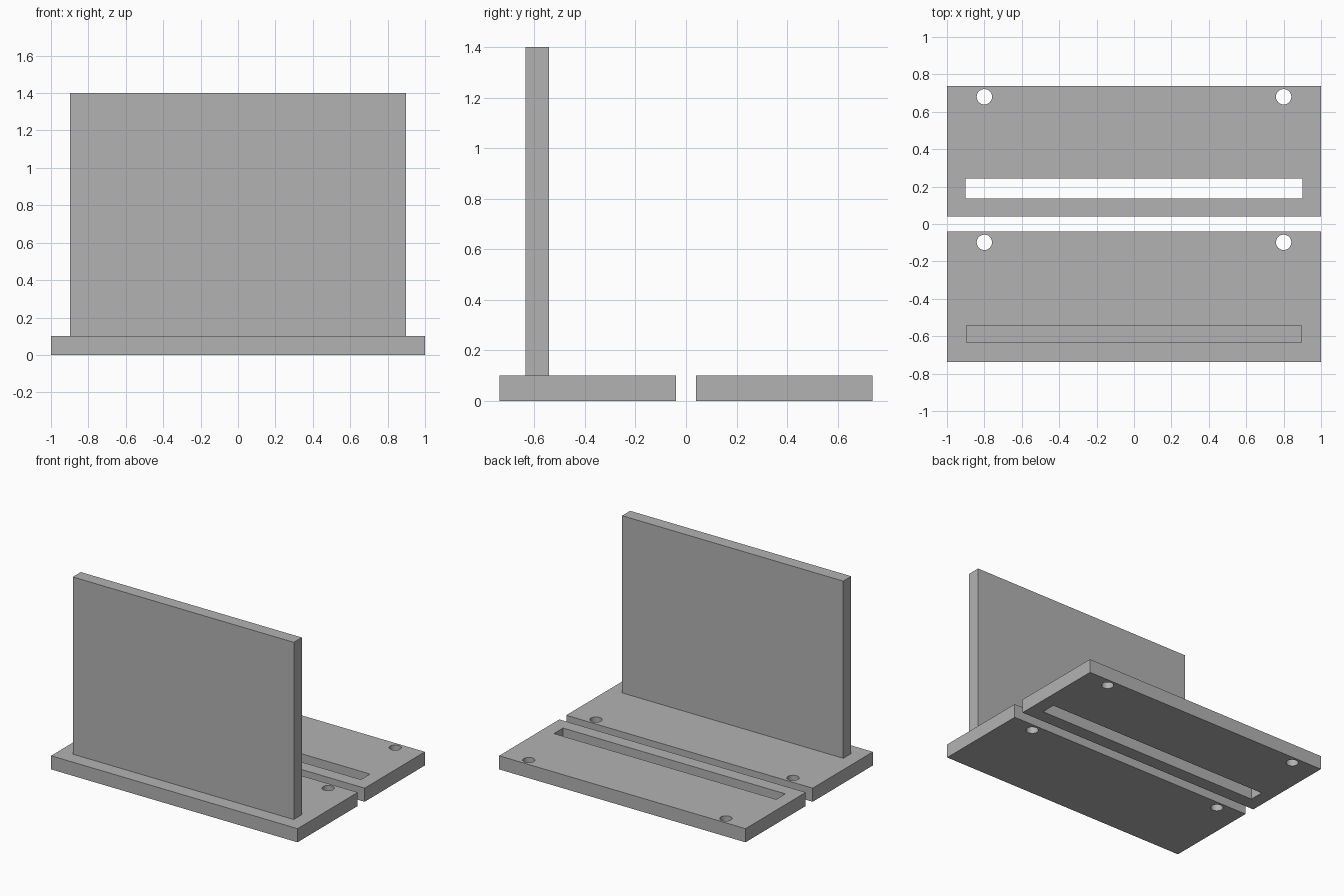
import bpy

if "Cube" in bpy.data.objects:
    bpy.data.objects.remove(bpy.data.objects["Cube"], do_unlink=True)

GREY = (0.45, 0.45, 0.45, 1)
grey = bpy.data.materials.new("plain grey")
grey.use_nodes = True
grey.diffuse_color = GREY
grey.node_tree.nodes["Principled BSDF"].inputs["Base Color"].default_value = GREY

PLATE_W, PLATE_D, PLATE_H = 2.0, 0.698, 0.1
PLATE_Y = 0.389       # distance of each plate centre from the middle
SLOT_OFFSET = -0.199  # slot and panel centre, from plate centre
HOLE_X, HOLE_OFFSET, HOLE_R = 0.8, 0.291, 0.041


def box(name, size, centre):
    bpy.ops.mesh.primitive_cube_add(size=1, location=centre)
    obj = bpy.context.object
    obj.name = name
    obj.scale = size
    bpy.ops.object.transform_apply(location=False, rotation=False, scale=True)
    obj.data.materials.append(grey)
    return obj


def cut(target, cutter):
    cutter.hide_render = True
    mod = target.modifiers.new("cut", "BOOLEAN")
    mod.operation = "DIFFERENCE"
    mod.solver = "EXACT"
    mod.object = cutter
    bpy.ops.object.select_all(action="DESELECT")
    bpy.context.view_layer.objects.active = target
    target.select_set(True)
    bpy.ops.object.modifier_apply(modifier=mod.name)
    bpy.data.objects.remove(cutter, do_unlink=True)


def base_plate(name, y):
    # Flat plate with two mounting holes near its back edge
    plate = box(name, (PLATE_W, PLATE_D, PLATE_H), (0, y, PLATE_H / 2))
    for side in (-1, 1):
        bpy.ops.mesh.primitive_cylinder_add(
            vertices=48, radius=HOLE_R, depth=PLATE_H * 3,
            location=(side * HOLE_X, y + HOLE_OFFSET, PLATE_H / 2))
        drill = bpy.context.object
        drill.data.materials.append(grey)
        cut(plate, drill)
    return plate


# Front plate carrying the upright panel
front_plate = base_plate("front_plate", -PLATE_Y)
panel = box("upright_panel", (1.794, 0.093, 1.3),
            (0, -PLATE_Y + SLOT_OFFSET, PLATE_H + 0.65))

# Back plate with the slot that fits over the panel
back_plate = base_plate("back_plate", PLATE_Y)
cut(back_plate, box("slot_cutter", (1.804, 0.106, PLATE_H * 3),
                    (0, PLATE_Y + SLOT_OFFSET, PLATE_H / 2)))

# Round the hole walls while keeping edges crisp
bpy.ops.object.select_all(action="DESELECT")
for plate in (front_plate, back_plate):
    plate.select_set(True)
bpy.context.view_layer.objects.active = front_plate
bpy.ops.object.shade_smooth_by_angle()
